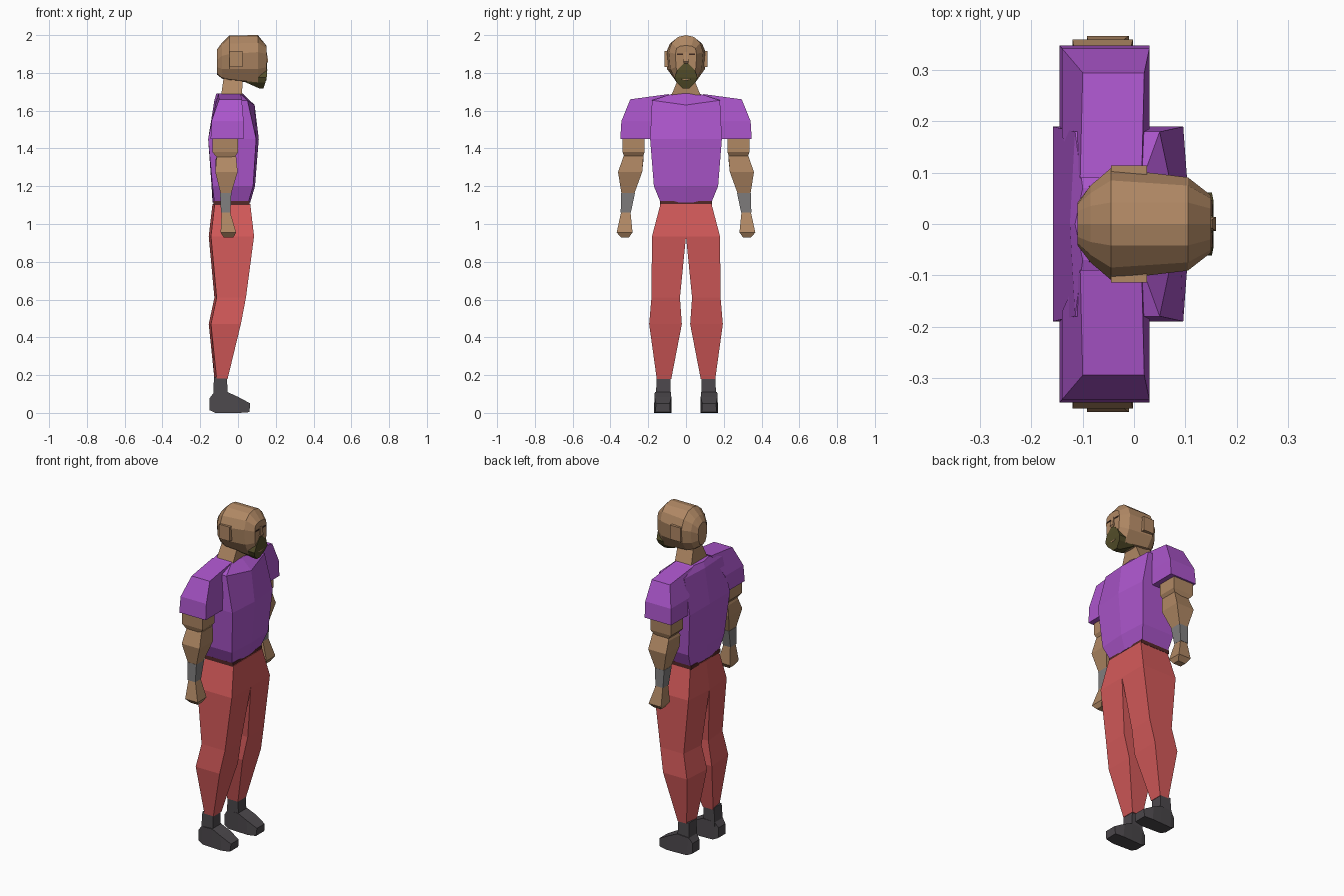
import bpy, bmesh


def material(name, rgb):
    lin = [((c / 255 + 0.055) / 1.055) ** 2.4 for c in rgb]
    m = bpy.data.materials.new(name)
    m.diffuse_color = (*lin, 1)
    return m


SKIN = material("skin", (176, 136, 100))
SHIRT = material("purple_cloth", (172, 86, 204))
TROUSER = material("red_cloth", (212, 90, 90))
BOOT = material("dark_leather", (76, 72, 76))
CUFF = material("grey_cuff", (128, 126, 126))
BEARD = material("olive_hair", (84, 78, 42))
BELT = material("dark_belt", (84, 40, 40))
EYE = material("dark_eye", (62, 42, 32))


def loft(name, mat, rings, mirror=False):
    """Skin a row of equal-length rings with flat faces and cap both ends."""
    bm = bmesh.new()
    vs = [[bm.verts.new(p) for p in r] for r in rings]
    n = len(rings[0])
    for a, b in zip(vs, vs[1:]):
        for i in range(n):
            j = (i + 1) % n
            bm.faces.new((a[i], a[j], b[j], b[i]))
    bm.faces.new(vs[0])
    bm.faces.new(vs[-1])
    bmesh.ops.recalc_face_normals(bm, faces=bm.faces)
    me = bpy.data.meshes.new(name)
    bm.to_mesh(me)
    bm.free()
    me.materials.append(mat)
    ob = bpy.data.objects.new(name, me)
    bpy.context.collection.objects.link(ob)
    if mirror:
        mod = ob.modifiers.new("mirror", 'MIRROR')
        mod.use_axis = (False, True, False)
        mod.use_mirror_merge = False
    return ob


def rect(z, x0, x1, y0, y1):
    return [(x0, y0, z), (x1, y0, z), (x1, y1, z), (x0, y1, z)]


def box(name, mat, x, y, z, mirror=False):
    return loft(name, mat, [rect(z[0], *x, *y), rect(z[1], *x, *y)], mirror)


# Torso: six-sided sections with a centre point front and back
def chest(z, back, back_mid, front, front_mid, w, z_mid=None):
    zm = z_mid or z
    return [(back, -w, z), (front, -w, z), (front_mid, 0, zm),
            (front, w, z), (back, w, z), (back_mid, 0, z)]


loft("shirt_body", SHIRT, [
    chest(1.115, -.125, -.135, .055, .065, .135),
    chest(1.20, -.135, -.14, .08, .09, .17),
    chest(1.45, -.158, -.158, .096, .11, .19),
    chest(1.655, -.115, -.125, .05, .088, .18, 1.63),
    chest(1.69, -.10, -.115, .01, .025, .07)])

# Sleeves, with the inner top corner rising towards the neck
sleeve_top = [(-.105, .09, 1.688), (.015, .09, 1.688),
              (.02, .295, 1.66), (-.10, .295, 1.66)]
loft("sleeve", SHIRT, [
    rect(1.45, -.145, .03, .185, .348),
    rect(1.545, -.14, .03, .17, .342),
    sleeve_top], True)

# Arms, cuffs and hands
loft("upper_arm", SKIN, [
    rect(1.50, -.12, -.01, .22, .33),
    rect(1.45, -.135, 0, .22, .337),
    rect(1.38, -.135, 0, .22, .335),
    rect(1.35, -.11, -.02, .23, .325)], True)
loft("forearm", SKIN, [
    rect(1.36, -.11, -.01, .23, .325),
    [(-.12, .225, 1.34), (-.01, .225, 1.36), (-.01, .33, 1.36), (-.115, .33, 1.34)],
    rect(1.275, -.12, -.002, .232, .36),
    rect(1.165, -.093, -.035, .272, .342)], True)
loft("cuff", CUFF, [
    rect(1.165, -.095, -.035, .27, .343),
    rect(1.06, -.09, -.04, .292, .346)], True)
loft("hand", SKIN, [
    rect(1.065, -.087, -.042, .294, .343),
    rect(.955, -.092, -.01, .283, .367),
    rect(.928, -.075, -.025, .303, .343)], True)

# Belt and trousers
box("belt", BELT, (-.13, .062), (-.138, .138), (1.10, 1.122))


def leg_ring(z, x0, x1, y0, y1):
    return [(x0, y0, z), (x1, y0, z), (x1, y1, z), (x0 + .012, y1, z)]


loft("trouser_leg", TROUSER, [
    leg_ring(1.106, -.135, .065, 0, .135),
    leg_ring(.935, -.155, .085, 0, .18),
    leg_ring(.61, -.125, .042, .032, .183),
    leg_ring(.47, -.155, .015, .022, .195),
    leg_ring(.18, -.125, -.055, .078, .155)], True)

# Boots: ankle shaft and wedge foot
loft("boot_shaft", BOOT, [
    rect(.19, -.127, -.058, .083, .155),
    rect(.08, -.132, -.055, .083, .16)], True)


def foot_ring(x, xb, z0, z1, inset):
    return [(xb, .078 + inset, z0), (xb, .168 - inset, z0),
            (x, .165 - inset, z1), (x, .08 + inset, z1)]


loft("boot_foot", BOOT, [
    foot_ring(-.152, -.152, .015, .075, .01),
    foot_ring(-.13, -.12, 0, .105, .004),
    foot_ring(-.055, -.05, 0, .11, 0),
    foot_ring(.0, .01, 0, .085, -.002),
    foot_ring(.065, .06, .004, .05, .006)], True)

# Neck
loft("neck", SKIN, [
    rect(1.675, -.09, .02, -.08, .08),
    rect(1.76, -.078, .025, -.045, .045),
    rect(1.80, -.07, .03, -.045, .045)])


# Head: sections from back to face
def head_ring(x, half):
    right = [(x, y, z) for y, z in half]
    left = [(x, -y, z) for y, z in half[-2:0:-1]]
    return right + left


loft("head", SKIN, [
    head_ring(-.11, [(0, 1.925), (.025, 1.915), (.038, 1.90), (.042, 1.87),
                     (.038, 1.83), (.025, 1.80), (0, 1.79)]),
    head_ring(-.085, [(0, 1.96), (.035, 1.95), (.06, 1.93), (.075, 1.89),
                      (.07, 1.82), (.045, 1.775), (0, 1.77)]),
    head_ring(-.045, [(0, 1.998), (.042, 1.99), (.085, 1.955), (.109, 1.90),
                      (.10, 1.82), (.06, 1.765), (0, 1.76)]),
    head_ring(.105, [(0, 2.0), (.042, 1.99), (.075, 1.96), (.091, 1.91),
                     (.083, 1.82), (.05, 1.75), (0, 1.745)]),
    head_ring(.15, [(0, 1.945), (.03, 1.942), (.05, 1.93), (.056, 1.90),
                    (.053, 1.83), (.035, 1.77), (0, 1.76)])])
box("ear", SKIN, (-.045, .025), (.09, .114), (1.83, 1.915), True)

# Face details
box("eye", EYE, (.146, .153), (.016, .047), (1.895, 1.902), True)
loft("nose", SKIN, [
    rect(1.91, .145, .152, -.008, .008),
    rect(1.86, .145, .16, -.014, .014),
    rect(1.85, .145, .152, -.010, .010)])
loft("beard", BEARD, [
    rect(1.85, .12, .153, -.012, .012),
    rect(1.815, .10, .155, -.046, .046),
    rect(1.775, .085, .152, -.061, .061),
    rect(1.75, .04, .145, -.05, .05),
    rect(1.717, .115, .135, -.016, .016)])
